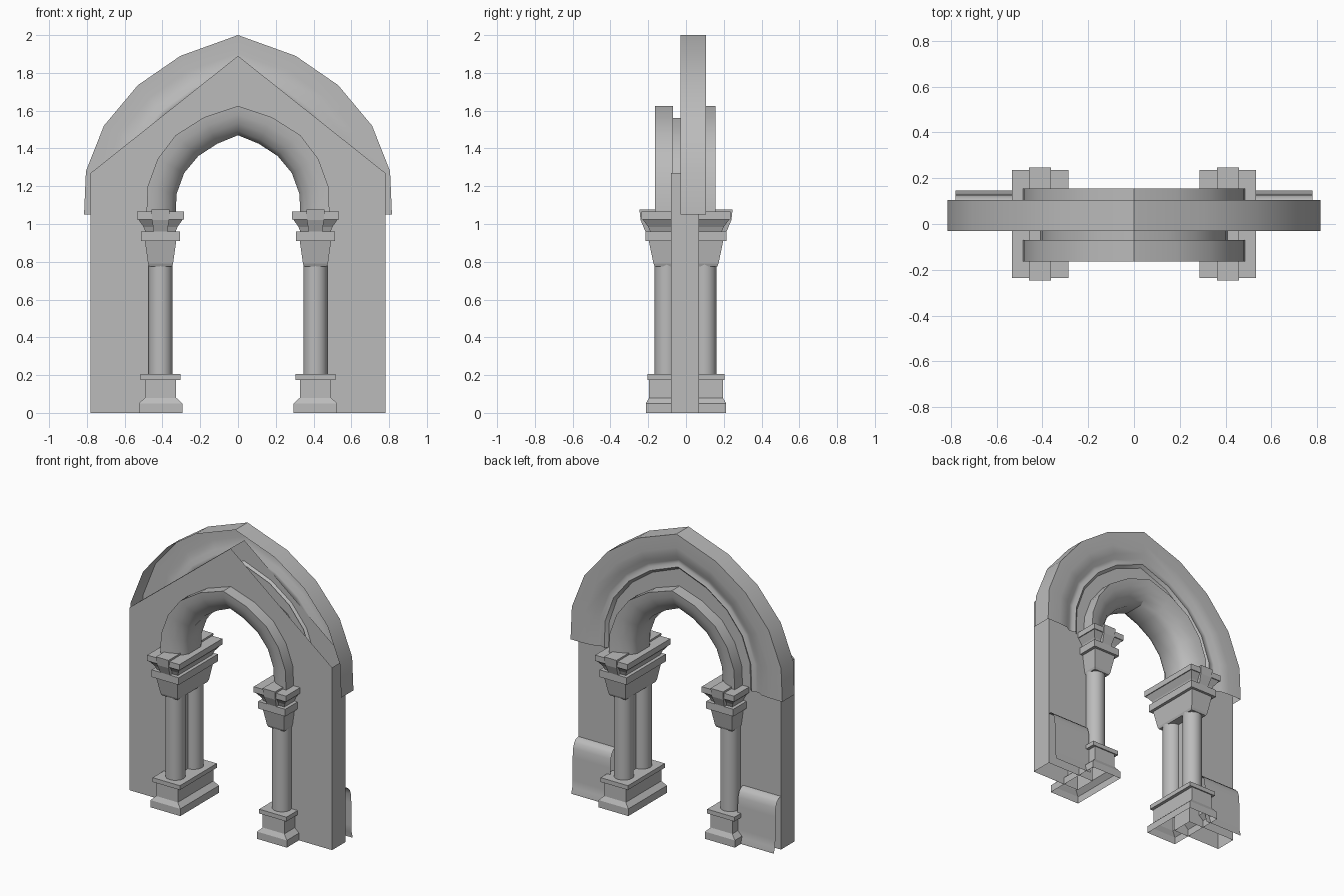
import bpy, bmesh, math

cube = bpy.data.objects.get("Cube")
if cube:
    bpy.data.objects.remove(cube, do_unlink=True)

stone = bpy.data.materials.new("grey_stone")
stone.use_nodes = True
GREY = (0.5, 0.5, 0.5, 1)
stone.diffuse_color = GREY
stone.node_tree.nodes["Principled BSDF"].inputs["Base Color"].default_value = GREY


def finish(name, bm, smooth=None):
    bmesh.ops.recalc_face_normals(bm, faces=bm.faces)
    mesh = bpy.data.meshes.new(name)
    bm.to_mesh(mesh)
    bm.free()
    mesh.materials.append(stone)
    obj = bpy.data.objects.new(name, mesh)
    bpy.context.collection.objects.link(obj)
    if smooth:
        bpy.ops.object.select_all(action="DESELECT")
        obj.select_set(True)
        bpy.context.view_layer.objects.active = obj
        bpy.ops.object.shade_smooth_by_angle(angle=math.radians(smooth))
    return obj


def skin(bm, rows, closed=False):
    """Join rows of points with quads."""
    rows = [[bm.verts.new(p) for p in row] for row in rows]
    n = len(rows[0])
    for a, b in zip(rows, rows[1:]):
        for i in range(n if closed else n - 1):
            j = (i + 1) % n
            bm.faces.new((a[i], a[j], b[j], b[i]))
    return rows


def both_sides(half):
    """Mirror a right-hand springing-to-crown outline."""
    return half + [(-x, z) for x, z in reversed(half[:-1])]


def arch(name, outer, inner, section):
    """Sweep a section of (inward fraction, y) along an arch."""
    bm = bmesh.new()
    path = list(zip(both_sides(outer), both_sides(inner)))
    skin(bm, [[(o[0] + (i[0] - o[0]) * f, y, o[1] + (i[1] - o[1]) * f)
               for o, i in path] for f, y in section])
    return finish(name, bm, 35)


def block(name, cx, steps, cap_bottom=True):
    """Stack of rectangles given as (half width, half depth, height)."""
    bm = bmesh.new()
    rows = skin(bm, [[(cx + sx * hx, sy * hy, z) for sx, sy in
                      ((-1, -1), (1, -1), (1, 1), (-1, 1))]
                     for hx, hy, z in steps], closed=True)
    bm.faces.new(rows[-1])
    if cap_bottom:
        bm.faces.new(rows[0][::-1])
    return finish(name, bm)


# Wall: front and back sheets, outer sides and the lining of the opening
FRONT, BACK = -0.08, 0.07
opening = [(0.41, 0), (0.41, 1.06), (0.40, 1.19), (0.355, 1.32),
           (0.27, 1.425), (0.15, 1.505), (0, 1.56)]
bm = bmesh.new()
for y in (FRONT, BACK):
    for s in (-1, 1):
        outline = opening + [(0, 1.89), (0.78, 1.27), (0.78, 0)]
        bm.faces.new([bm.verts.new((s * x, y, z)) for x, z in outline])
for s in (-1, 1):
    skin(bm, [[(s * 0.78, y, z) for y in (FRONT, BACK)] for z in (0, 1.27)])
skin(bm, [[(x, y, z) for x, z in both_sides(opening)] for y in (FRONT, BACK)])
bmesh.ops.remove_doubles(bm, verts=bm.verts, dist=0.0005)
finish("wall", bm, 30)

# Hood: rim and moulded back, open at the front
arch("hood",
     [(0.815, 1.05), (0.805, 1.28), (0.71, 1.52), (0.53, 1.735), (0.305, 1.89), (0, 2)],
     [(0.53, 1.05), (0.525, 1.23), (0.465, 1.4), (0.355, 1.54), (0.205, 1.65), (0, 1.73)],
     [(0, -0.03), (0, 0.105), (0.35, 0.105), (0.58, 0.098),
      (0.70, 0.078), (0.78, 0.078), (0.87, 0.088), (1, 0.055)])

# Inner arch with rounded front and back
arch("inner_arch",
     [(0.485, 1.05), (0.478, 1.2), (0.425, 1.345), (0.33, 1.47), (0.18, 1.565), (0, 1.625)],
     [(0.33, 1.05), (0.325, 1.16), (0.285, 1.27), (0.21, 1.36), (0.11, 1.425), (0, 1.47)],
     [(0, -0.07), (0, -0.163), (0.3, -0.157), (0.6, -0.138), (0.85, -0.108), (1, -0.07),
      (1, 0.065), (0.85, 0.1), (0.6, 0.13), (0.3, 0.149), (0, 0.156), (0, 0.065)])

for side, s in (("left", 1), ("right", -1)):
    cx = s * 0.41
    # Stepped base
    block(side + "_base", cx, [(0.115, 0.213, 0), (0.115, 0.213, 0.05),
                               (0.083, 0.195, 0.08), (0.083, 0.195, 0.175)], False)
    block(side + "_base_slab", cx, [(0.105, 0.203, 0.175), (0.105, 0.203, 0.205)])

    # Front and back columns
    for end, y in (("front", -0.102), ("back", 0.098)):
        bm = bmesh.new()
        skin(bm, [[(cx + r * math.cos(a), y + r * math.sin(a), z)
                   for a in (math.tau * k / 16 for k in range(16))]
                  for r, z in ((0.064, 0.205), (0.064, 0.79))], closed=True)
        finish(side + "_" + end + "_column", bm, 30)

    # Capital: tapered bell, slab, cove, top slab and keys
    block(side + "_capital_bell", cx, [(0.06, 0.165, 0.775), (0.066, 0.172, 0.79),
                                       (0.083, 0.197, 0.91)])
    block(side + "_capital_slab", cx, [(0.104, 0.215, 0.91), (0.104, 0.215, 0.96)])
    block(side + "_capital_cove", cx, [(0.08, 0.19, 0.96), (0.09, 0.2, 0.985),
                                       (0.118, 0.23, 1.025)])
    block(side + "_top_slab", cx, [(0.124, 0.236, 1.025), (0.124, 0.236, 1.065)])
    block(side + "_capital_key", cx, [(0.036, 0.215, 0.96), (0.045, 0.24, 1.02),
                                      (0.048, 0.247, 1.078)])

    # Curved skirting sheet behind the wall
    bm = bmesh.new()
    skin(bm, [[(s * x, y, z) for x in (0.49, 0.78)] for y, z in
              ((0.07, 0.37), (0.095, 0.365), (0.115, 0.345), (0.127, 0.31),
               (0.132, 0.25), (0.132, 0.09), (0.136, 0.04), (0.146, 0.01), (0.146, 0))])
    finish(side + "_skirting", bm, 40)
